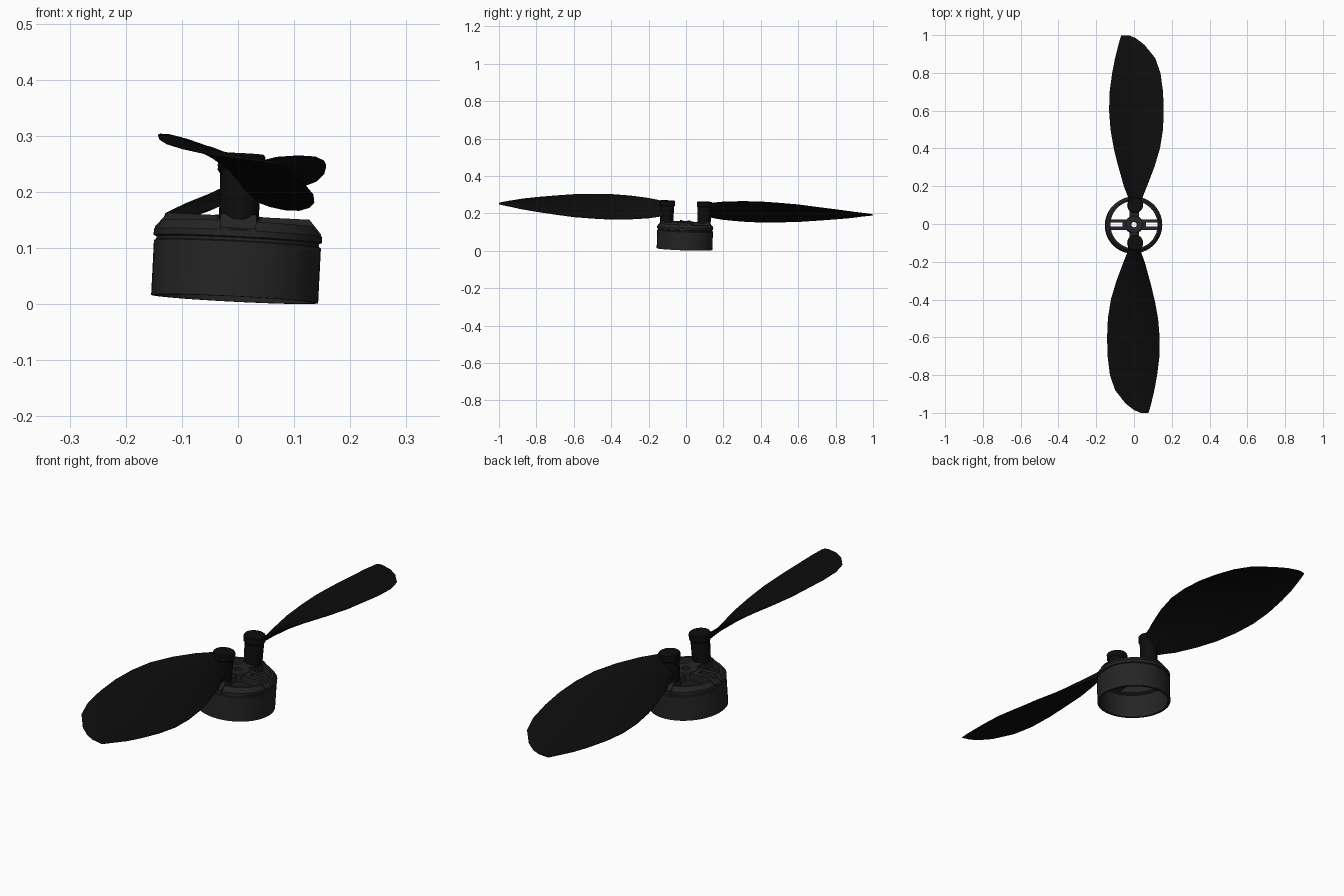
import bpy, bmesh
from math import pi, cos, sin, radians
from mathutils import Matrix

if "Cube" in bpy.data.objects:
    bpy.data.objects.remove(bpy.data.objects["Cube"])

# The whole assembly leans slightly
TILT = (Matrix.Translation((-0.006, -0.008, 0.0093))
        @ Matrix.Rotation(radians(-1.9), 4, 'X') @ Matrix.Rotation(radians(2.9), 4, 'Y'))


def material(name, v):
    m = bpy.data.materials.new(name)
    m.diffuse_color = (v, v, v, 1)
    m.use_nodes = True
    m.node_tree.nodes["Principled BSDF"].inputs["Base Color"].default_value = m.diffuse_color
    return m


METAL = material("dark_metal", 0.018)
BLACK = material("black_plastic", 0.004)


def finish(name, verts, faces, mat, turn=0.0):
    bm = bmesh.new()
    vs = [bm.verts.new(v) for v in verts]
    for f in faces:
        bm.faces.new([vs[i] for i in f])
    bmesh.ops.recalc_face_normals(bm, faces=bm.faces)
    me = bpy.data.meshes.new(name)
    bm.to_mesh(me)
    bm.free()
    me.transform(TILT @ Matrix.Rotation(turn, 4, 'Z'))
    me.materials.append(mat)
    ob = bpy.data.objects.new(name, me)
    bpy.context.collection.objects.link(ob)
    bpy.ops.object.select_all(action='DESELECT')
    ob.select_set(True)
    bpy.context.view_layer.objects.active = ob
    bpy.ops.object.shade_smooth_by_angle(angle=radians(30))
    return ob


def loft(name, rings, mat, turn=0.0, closed=False):
    """Skin a list of equal-length point loops; cap the ends unless closed."""
    n, m = len(rings[0]), len(rings)
    verts = [p for r in rings for p in r]
    faces = []
    for i in range(m if closed else m - 1):
        j = (i + 1) % m
        for k in range(n):
            l = (k + 1) % n
            faces.append((i * n + k, i * n + l, j * n + l, j * n + k))
    if not closed:
        faces += [tuple(range(n)), tuple(range((m - 1) * n, m * n))]
    return finish(name, verts, faces, mat, turn)


def lathe(name, profile, mat, sides, cy=0.0, turn=0.0, closed=False):
    rings = [[(r * cos(2 * pi * k / sides), cy + r * sin(2 * pi * k / sides), z)
              for k in range(sides)] for r, z in profile]
    return loft(name, rings, mat, turn, closed)


def bar(name, profile, y0, y1, turn):
    """Extrude an xz profile between two y positions."""
    return loft(name, [[(x, y, z) for x, z in profile] for y in (y0, y1)], METAL, turn)


# Motor bell: thin wall, groove, chamfered flange
lathe("motor_bell", [(.149, 0), (.149, .098), (.145, .100), (.145, .105), (.150, .107),
                     (.150, .118), (.136, .135), (.126, .135), (.126, .104), (.139, .098),
                     (.139, 0)], METAL, 40, closed=True)

# Centre hub with shaft hole
lathe("centre_hub", [(.015, .116), (.048, .116), (.048, .144), (.044, .148), (.015, .148)],
      METAL, 24, closed=True)

# Blade sections: distance out, trailing x, leading x, half rise, thickness
SECTIONS = [(.09, -.026, .026, .030, .030), (.15, -.036, .042, .042, .026),
            (.20, -.055, .062, .050, .022), (.30, -.083, .100, .058, .020),
            (.40, -.108, .130, .061, .018), (.50, -.126, .146, .058, .017),
            (.60, -.134, .150, .053, .016), (.70, -.132, .147, .043, .014),
            (.80, -.119, .134, .032, .012), (.88, -.104, .106, .022, .010),
            (.95, -.087, .050, .010, .008), (.985, -.077, .005, .005, .006),
            (1.0, -.072, -.032, .002, .004)]
CHORD = [0, .12, .35, .65, .9, 1]


def section(y, xa, xb, rise, thick):
    def pt(t, side):
        bow = 4 * t * (1 - t)
        camber = .05 * (xb - xa) * bow
        return (xa + (xb - xa) * t, y, .212 + rise * (2 * t - 1) + camber
                + side * thick / 2 * (.15 + .85 * bow))
    return [pt(t, 1) for t in CHORD] + [pt(t, -1) for t in reversed(CHORD)]


for side, turn in (("back", 0), ("front", pi)):
    loft(side + "_blade", [section(*s) for s in SECTIONS], BLACK, turn)
    # Blade post with a wider cap
    lathe(side + "_post", [(.035, .138), (.037, .225), (.042, .232), (.042, .252), (.039, .256)],
          BLACK, 20, cy=.1, turn=turn)
    # Slotted spoke: two rails joined by an inner web
    rail = [(.03, .116), (.148, .116), (.148, .122), (.126, .147), (.03, .147)]
    web = [(.03, .118), (.062, .118), (.062, .146), (.03, .146)]
    bar(side + "_rail_a", rail, .011, .028, turn)
    bar(side + "_rail_b", rail, -.028, -.011, turn)
    bar(side + "_web", web, -.012, .012, turn)
    # Spoke carrying the blade post
    bar(side + "_mount", [(.085, .108), (.148, .108), (.148, .122), (.126, .147), (.085, .147)],
        -.032, .032, turn + pi / 2)
    bar(side + "_mount_neck", [(.04, .116), (.09, .116), (.09, .146), (.04, .146)],
        -.024, .024, turn + pi / 2)
